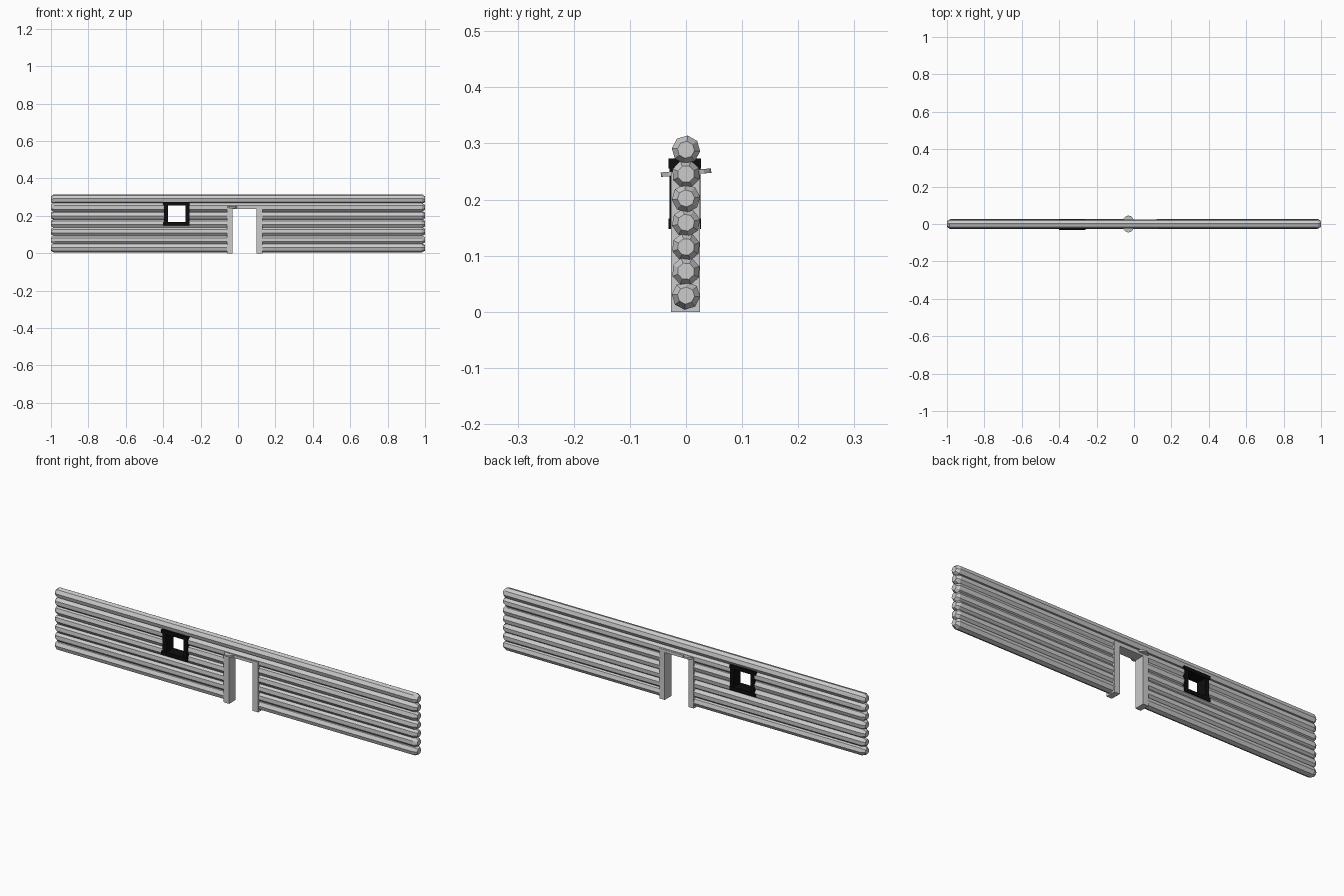
import bpy, bmesh, math, random
from mathutils import Matrix, Vector

random.seed(4)
if "Cube" in bpy.data.objects:
    bpy.data.objects.remove(bpy.data.objects["Cube"])


def material(name, rgb):
    m = bpy.data.materials.new(name)
    m.use_nodes = True
    m.diffuse_color = (*rgb, 1)
    m.node_tree.nodes["Principled BSDF"].inputs["Base Color"].default_value = (*rgb, 1)
    return m


GREY = material("pale grey timber", (0.6, 0.6, 0.6))
BLACK = material("black frame", (0.004, 0.004, 0.004))


def finish(name, bm, mat):
    bmesh.ops.recalc_face_normals(bm, faces=bm.faces)
    me = bpy.data.meshes.new(name)
    bm.to_mesh(me)
    bm.free()
    ob = bpy.data.objects.new(name, me)
    bpy.context.collection.objects.link(ob)
    me.materials.append(mat)
    return ob


def box(name, x, y, z, mat):
    bm = bmesh.new()
    bmesh.ops.create_cube(bm, size=1)
    lo, hi = Vector((x[0], y[0], z[0])), Vector((x[1], y[1], z[1]))
    for v in bm.verts:
        v.co = (lo + hi) / 2 + v.co * (hi - lo)
    return finish(name, bm, mat)


# Long faceted log with tapered, slightly uneven ends
def log(name, z, radius, sides=8):
    bm = bmesh.new()
    turn = random.uniform(0, math.tau)
    rings = []
    for x, size in ((-1, 0.6), (-0.983, 1), (0.983, 1), (1, 0.6)):
        ring = []
        for i in range(sides):
            a = turn + math.tau * i / sides
            wobble = random.uniform(-0.004, 0.004) if abs(x) < 1 else 0
            ring.append(bm.verts.new((x + wobble, radius * size * math.cos(a),
                                      z + radius * size * math.sin(a))))
        rings.append(ring)
    for a, b in zip(rings, rings[1:]):
        for i in range(sides):
            j = (i + 1) % sides
            bm.faces.new((a[i], a[j], b[j], b[i]))
    bm.faces.new(rings[0])
    bm.faces.new(rings[-1])
    return finish(name, bm, GREY)


# Openings for the door and window
cutters = [
    box("door_cutter", (-0.05, 0.12), (-0.1, 0.1), (-0.1, 0.242), GREY),
    box("window_cutter", (-0.385, -0.27), (-0.1, 0.1), (0.155, 0.265), GREY),
]
for c in cutters:
    c.hide_render = True
    c.hide_set(True)

# Stacked logs
for n in range(7):
    ob = log(f"wall_log_{n + 1}", 0.029 + 0.0433 * n, 0.0255)
    for c in cutters:
        mod = ob.modifiers.new("opening", 'BOOLEAN')
        mod.object = c
        mod.solver = 'EXACT'

# Door frame
DEPTH = (-0.027, 0.025)
box("door_post_right", (-0.06, -0.03), DEPTH, (0, 0.245), GREY)
box("door_post_left", (0.1, 0.13), DEPTH, (0, 0.245), GREY)
box("door_lintel", (-0.06, 0.13), DEPTH, (0.236, 0.25), GREY)

# Tilted flat disc over the door post
bm = bmesh.new()
bmesh.ops.create_cone(bm, cap_ends=True, segments=16, radius1=1, radius2=1, depth=1)
bm.transform(Matrix.Translation((-0.03, 0, 0.248)) @ Matrix.Rotation(0.08, 4, 'X')
             @ Matrix.Diagonal((0.033, 0.045, 0.008, 1)))
finish("door_disc", bm, GREY)

# Window frame: jambs and rails lining the opening
for side, x in (("right", -0.385), ("left", -0.27)):
    box(f"window_jamb_{side}", (x - 0.01, x + 0.01), (-0.029, 0.026), (0.15, 0.27), BLACK)
for side, z in (("bottom", 0.157), ("top", 0.264)):
    box(f"window_rail_{side}", (-0.402, -0.258), (-0.031, 0.027), (z - 0.009, z + 0.009), BLACK)
